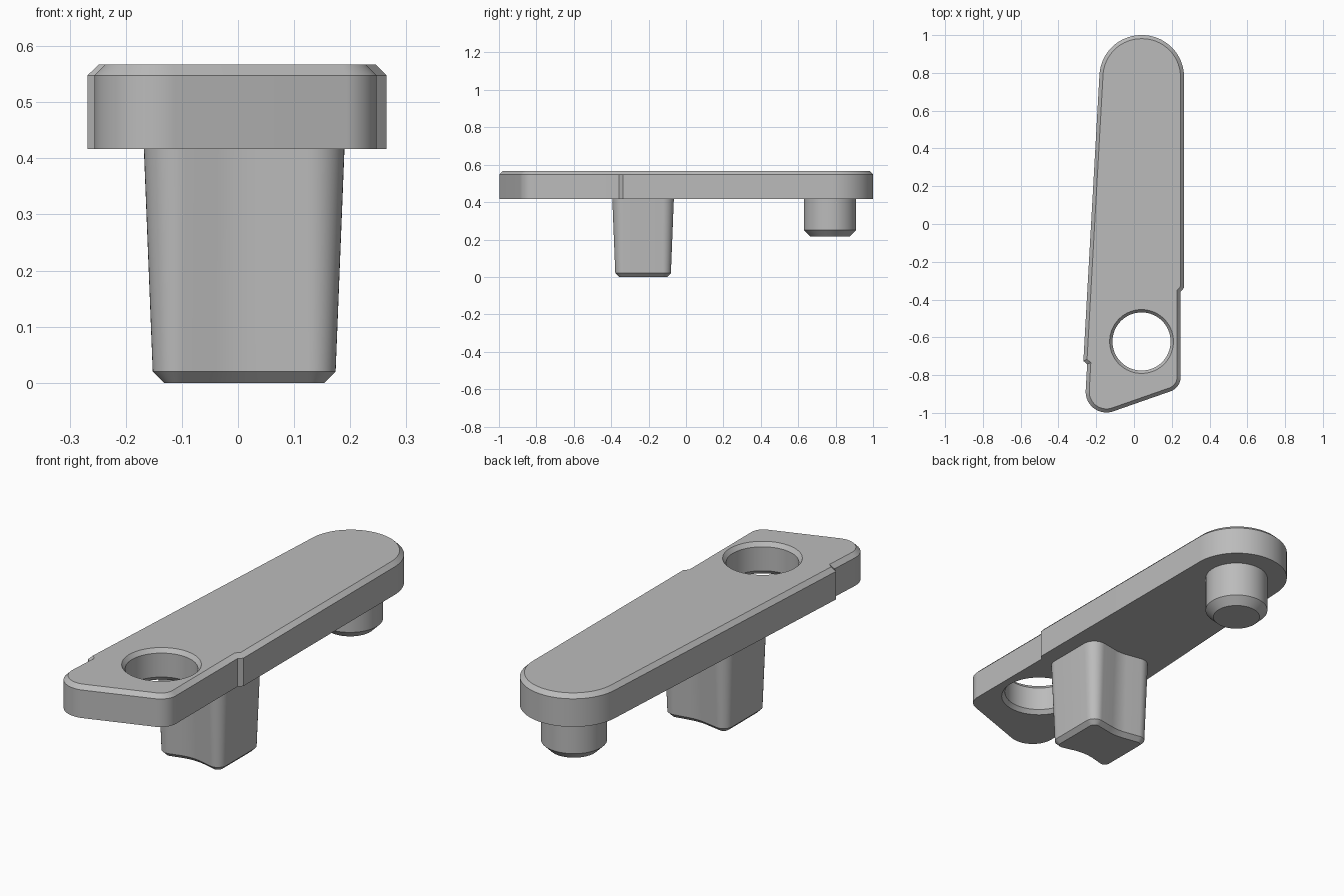
import bpy, bmesh, math
from mathutils import Vector

if "Cube" in bpy.data.objects:
    bpy.data.objects.remove(bpy.data.objects["Cube"])

grey = bpy.data.materials.new("plain grey")
grey.use_nodes = True
grey.diffuse_color = (0.5, 0.5, 0.5, 1)
grey.node_tree.nodes["Principled BSDF"].inputs["Base Color"].default_value = (0.5, 0.5, 0.5, 1)


def rounded(corners, steps=12):
    """Counter-clockwise outline from (x, y, radius) corners, each filleted."""
    out = []
    for i, (x, y, r) in enumerate(corners):
        p = Vector((x, y))
        if r == 0:
            out.append(p)
            continue
        a = (Vector(corners[i - 1][:2]) - p).normalized()
        b = (Vector(corners[(i + 1) % len(corners)][:2]) - p).normalized()
        half = a.angle(b) / 2
        centre = p + (a + b).normalized() * r / math.sin(half)
        start = p + a * r / math.tan(half) - centre
        end = p + b * r / math.tan(half) - centre
        sweep = start.angle_signed(end)
        first = math.atan2(start.y, start.x)
        for k in range(steps + 1):
            t = first - sweep * k / steps
            out.append(centre + Vector((math.cos(t), math.sin(t))) * r)
    return out


def inset(outline, d):
    """Move a counter-clockwise outline inwards by d."""
    out = []
    for i, p in enumerate(outline):
        a = (p - outline[i - 1]).normalized()
        b = (outline[(i + 1) % len(outline)] - p).normalized()
        na, nb = Vector((-a.y, a.x)), Vector((-b.y, b.x))
        out.append(p + (na + nb) * d / (1 + na.dot(nb)))
    return out


def circle(x, y, r, n=64):
    return [Vector((x + r * math.cos(math.tau * i / n),
                    y + r * math.sin(math.tau * i / n))) for i in range(n)]


def walls(bm, rings):
    """Skin a stack of (outline, z) rings; return first and last vertex rings."""
    loops = [[bm.verts.new((p.x, p.y, z)) for p in o] for o, z in rings]
    for lo, hi in zip(loops, loops[1:]):
        for i in range(len(lo)):
            bm.faces.new((lo[i - 1], lo[i], hi[i], hi[i - 1]))
    return loops[0], loops[-1]


def finish(bm, name):
    bmesh.ops.recalc_face_normals(bm, faces=bm.faces[:])
    mesh = bpy.data.meshes.new(name)
    bm.to_mesh(mesh)
    bm.free()
    mesh.materials.append(grey)
    ob = bpy.data.objects.new(name, mesh)
    bpy.context.collection.objects.link(ob)
    bpy.ops.object.select_all(action="DESELECT")
    ob.select_set(True)
    bpy.context.view_layer.objects.active = ob
    bpy.ops.object.shade_smooth_by_angle(angle=math.radians(30))


def solid(name, rings):
    bm = bmesh.new()
    for loop in walls(bm, rings):
        bm.faces.new(loop)
    finish(bm, name)


BASE, TOP, CH = 0.417, 0.567, 0.019

# Arm plate: stepped outline, chamfered top rim, chamfered through hole
arm = rounded([
    (0.265, 1.0, 0.222), (-0.171, 1.0, 0.222),
    (-0.268, -0.725, 0), (-0.248, -0.742, 0),
    (-0.265, -1.046, 0.11), (0.247, -0.867, 0.08),
    (0.247, -0.358, 0), (0.265, -0.338, 0)], steps=24)
bm = bmesh.new()
outer = walls(bm, [(arm, BASE), (arm, TOP - CH), (inset(arm, CH), TOP)])
wide, narrow = circle(0.04, -0.622, 0.169), circle(0.04, -0.622, 0.154)
hole = walls(bm, [(wide, BASE), (narrow, BASE + CH), (narrow, TOP - CH), (wide, TOP)])
for rim, bore in zip(outer, hole):
    edges = [bm.edges.get((l[i - 1], l[i])) for l in (rim, bore) for i in range(len(l))]
    bmesh.ops.triangle_fill(bm, edges=edges, use_beauty=True)
finish(bm, "arm_plate")

# Round pin under the far end
pin = circle(0.04, 0.77, 0.14)
solid("round_pin", [(inset(pin, 0.035), 0.215), (pin, 0.25), (pin, BASE + 0.01)])

# Tapered post with waisted front and back sides
post = rounded([
    (-0.168, -0.412, 0.06), (0.011, -0.365, 0.2), (0.19, -0.412, 0.06),
    (0.19, -0.053, 0.06), (0.011, -0.085, 0.2), (-0.168, -0.053, 0.06)])
solid("tapered_post", [(inset(post, 0.036), 0), (inset(post, 0.016), 0.02),
                       (post, BASE + 0.005)])
